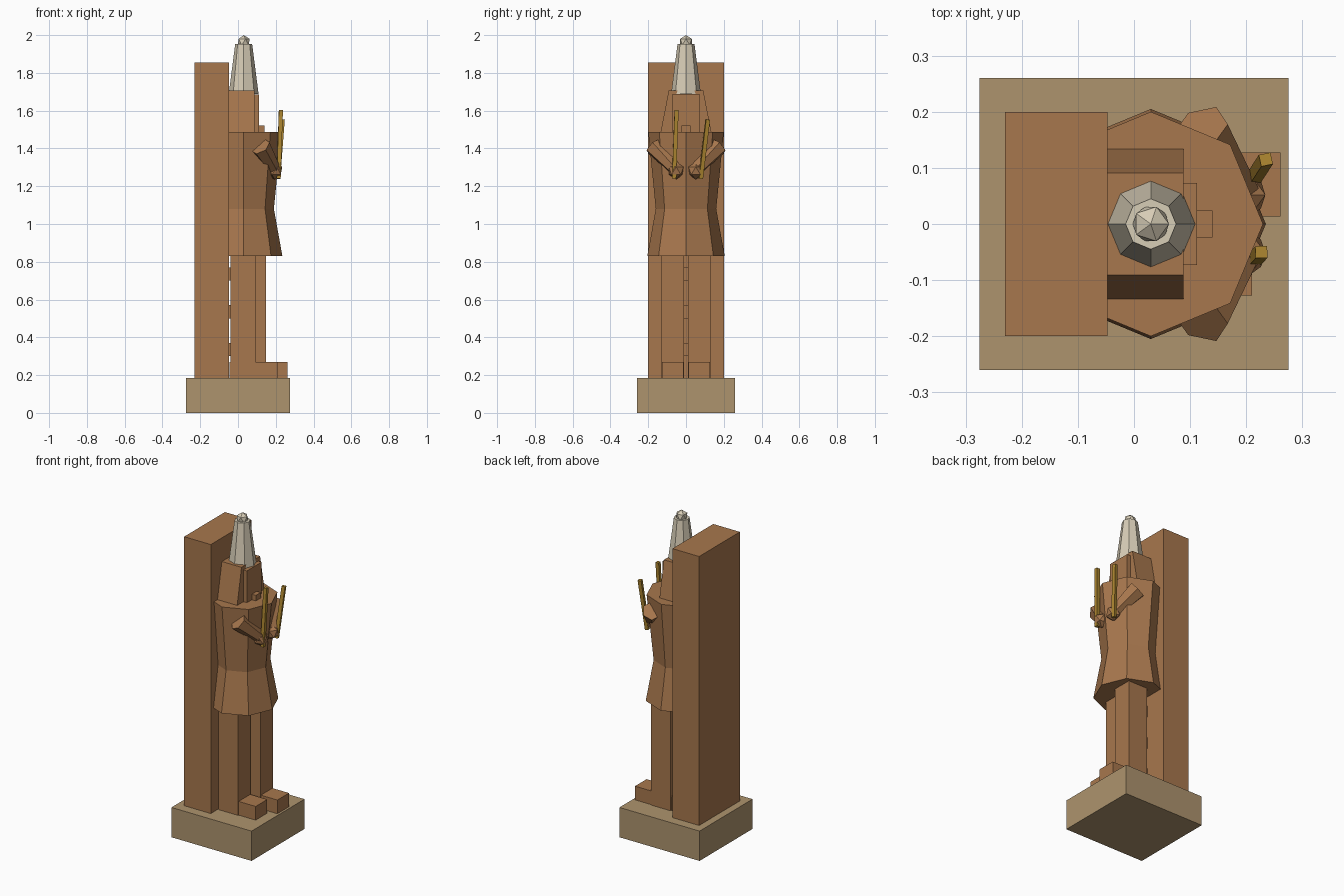
import bpy, bmesh, math
from mathutils import Vector

cube = bpy.data.objects.get("Cube")
if cube:
    bpy.data.objects.remove(cube, do_unlink=True)


def material(name, r, g, b):
    m = bpy.data.materials.new(name)
    m.use_nodes = True
    m.diffuse_color = (r, g, b, 1)
    m.node_tree.nodes["Principled BSDF"].inputs["Base Color"].default_value = (r, g, b, 1)
    return m


wood = material("warm_brown_stone", 0.39, 0.185, 0.075)
sand = material("sand_stone", 0.42, 0.295, 0.155)
ivory = material("ivory", 0.68, 0.61, 0.47)
gold = material("gold", 0.42, 0.24, 0.03)


def finish(name, bm, mat):
    bmesh.ops.recalc_face_normals(bm, faces=bm.faces)
    mesh = bpy.data.meshes.new(name)
    bm.to_mesh(mesh)
    bm.free()
    mesh.materials.append(mat)
    ob = bpy.data.objects.new(name, mesh)
    bpy.context.collection.objects.link(ob)
    return ob


def box(name, x, y, z, mat, top_scale=1.0):
    """Box from (min, max) ranges; top_scale narrows the top in y."""
    bm = bmesh.new()
    bmesh.ops.create_cube(bm, size=1)
    for v in bm.verts:
        s = top_scale if v.co.z > 0 else 1
        v.co = [(a + b) / 2 + c * (b - a) * k
                for (a, b), c, k in zip((x, y, z), v.co, (1, s, 1))]
    return finish(name, bm, mat)


def lathe(name, rings, sides, mat, cx=0.03):
    """Closed faceted solid from (radius, height) rings."""
    bm = bmesh.new()
    loops = []
    for r, z in rings:
        angles = [2 * math.pi * i / sides for i in range(sides)]
        loops.append([bm.verts.new((cx + r * math.cos(a), r * math.sin(a), z)) for a in angles])
    for low, high in zip(loops, loops[1:]):
        for i in range(sides):
            j = (i + 1) % sides
            bm.faces.new((low[i], low[j], high[j], high[i]))
    bm.faces.new(loops[0])
    bm.faces.new(loops[-1])
    return finish(name, bm, mat)


def rod(name, start, end, r1, r2, sides, mat):
    """Faceted, tapered bar between two points."""
    start, end = Vector(start), Vector(end)
    bm = bmesh.new()
    bmesh.ops.create_cone(bm, cap_ends=True, segments=sides, radius1=r1,
                          radius2=r2, depth=(end - start).length)
    turn = (end - start).to_track_quat("Z", "Y").to_matrix().to_4x4()
    bm.transform(turn)
    bmesh.ops.translate(bm, verts=bm.verts, vec=(start + end) / 2)
    return finish(name, bm, mat)


def ball(name, center, radius, mat):
    bm = bmesh.new()
    bmesh.ops.create_icosphere(bm, subdivisions=1, radius=radius)
    bmesh.ops.translate(bm, verts=bm.verts, vec=center)
    return finish(name, bm, mat)


# Plinth and back pillar
box("plinth", (-0.275, 0.275), (-0.26, 0.26), (0, 0.185), sand)
box("back_pillar", (-0.23, -0.047), (-0.2, 0.2), (0.185, 1.855), wood)

# Small raised panels on the pillar behind the legs
for i in range(3):
    z = 0.335 + 0.2 * i
    box(f"pillar_panel_{i + 1}", (-0.049, -0.038), (-0.06, 0.06), (z - 0.035, z + 0.035), wood)

# Legs and feet, the left one striding forward
for side, s, step in (("right", -1, 0), ("left", 1, 0.055)):
    leg_y = sorted((s * 0.01, s * 0.132))
    foot_y = sorted((s * 0.013, s * 0.127))
    box(side + "_leg", (-0.04 + step, 0.093 + step), leg_y, (0.185, 0.85), wood)
    box(side + "_foot", (-0.045 + step, 0.21 + step * 0.93), foot_y, (0.185, 0.27), wood)

# Kilt and torso
lathe("kilt", [(0.205, 0.83), (0.16, 1.08)], 8, wood)
lathe("torso", [(0.16, 1.08), (0.2, 1.488)], 8, wood)

# Head: cloth, face and beard
box("head_cloth", (-0.047, 0.088), (-0.134, 0.134), (1.488, 1.708), wood, 0.68)
box("face", (0.0, 0.112), (-0.073, 0.073), (1.485, 1.685), wood)
box("beard", (0.1, 0.14), (-0.024, 0.024), (1.44, 1.522), wood)

# Tall crown with a knob
lathe("crown", [(0.079, 1.688), (0.045, 1.952)], 8, ivory)
ball("crown_knob", (0.03, 0, 1.964), 0.036, ivory)

# Folded forearms and fists
for side, s in (("right", -1), ("left", 1)):
    rod(side + "_forearm", (0.117, s * 0.167, 1.412), (0.19, s * 0.055, 1.29),
        0.055, 0.036, 6, wood)
    ball(side + "_fist", (0.193, s * 0.052, 1.282), 0.046, wood)

# Sceptres held upright
rod("right_sceptre", (0.215, -0.063, 1.24), (0.227, -0.05, 1.603), 0.015, 0.015, 4, gold)
rod("left_sceptre", (0.211, 0.078, 1.24), (0.235, 0.115, 1.553), 0.015, 0.015, 4, gold)
